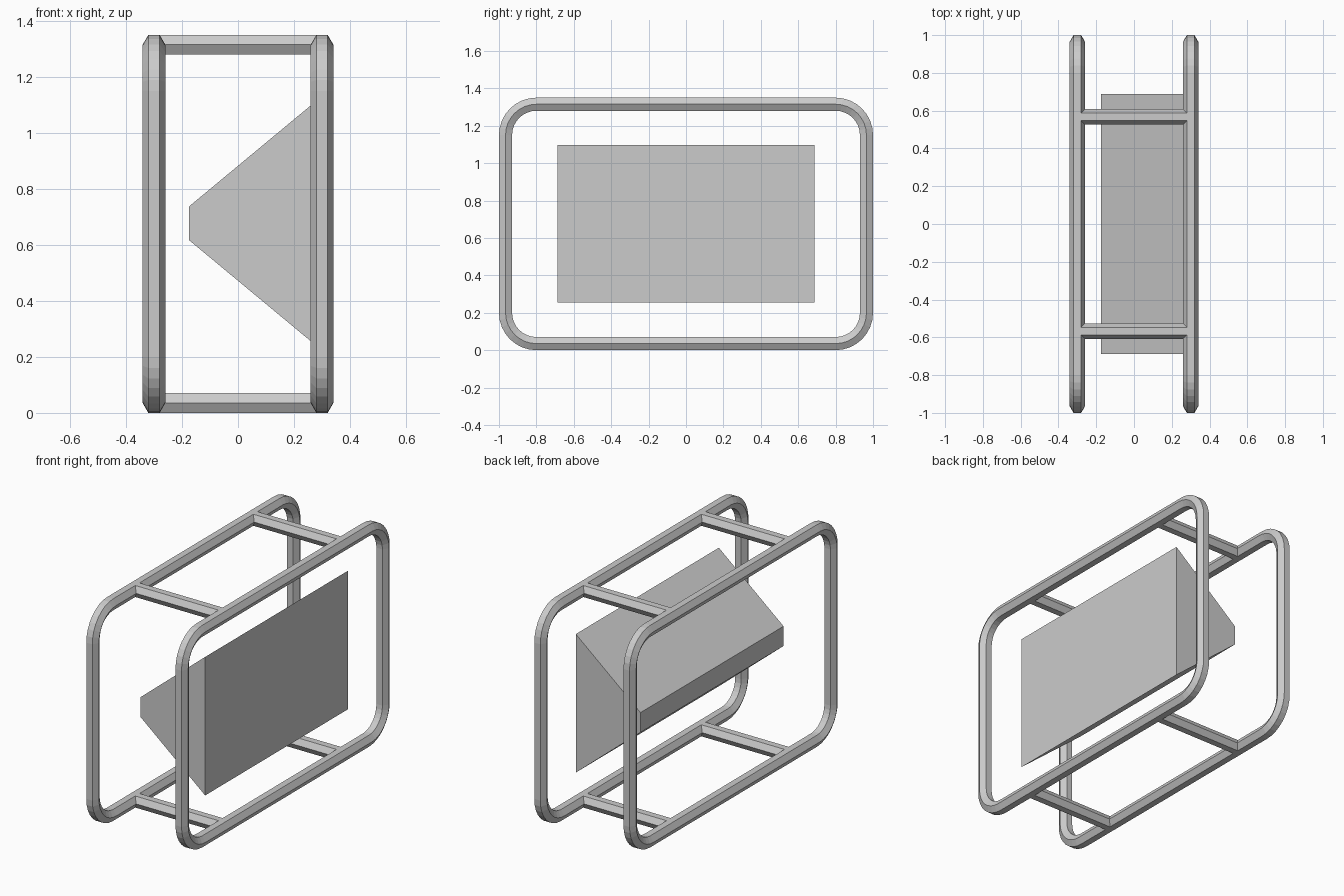
import bpy, bmesh
from math import cos, sin, pi, radians

if "Cube" in bpy.data.objects:
    bpy.data.objects.remove(bpy.data.objects["Cube"])

R = 0.0405                       # hexagonal tube radius
H = R * cos(pi / 6)              # half thickness across flats
TOP = 1.35
HALF_GAP = 0.30                  # loop centre offset in x
CORNER = 0.165                   # corner radius of the tube centreline
SEG = 8


def make_object(name, bm):
    bmesh.ops.recalc_face_normals(bm, faces=bm.faces)
    mesh = bpy.data.meshes.new(name)
    bm.to_mesh(mesh)
    bm.free()
    obj = bpy.data.objects.new(name, mesh)
    bpy.context.collection.objects.link(obj)
    return obj


def bridge(bm, rings, closed):
    n = len(rings)
    for i in range(n if closed else n - 1):
        a, b = rings[i], rings[(i + 1) % n]
        for k in range(len(a)):
            m = (k + 1) % len(a)
            bm.faces.new((a[k], a[m], b[m], b[k]))
    if not closed:
        bm.faces.new(rings[0])
        bm.faces.new(rings[-1])


HEX = [(R * cos(k * pi / 3), R * sin(k * pi / 3)) for k in range(6)]


# Rounded rectangular tube loop in the yz plane
def frame_loop(name, x):
    bm = bmesh.new()
    cy, cz = 1 - H - CORNER, TOP / 2 - H - CORNER
    rings = []
    for q, (sy, sz) in enumerate([(1, 1), (-1, 1), (-1, -1), (1, -1)]):
        for s in range(SEG + 1):
            a = radians(90) * (q + s / SEG)
            rings.append([bm.verts.new((x + u,
                                        sy * cy + (CORNER + v) * cos(a),
                                        TOP / 2 + sz * cz + (CORNER + v) * sin(a)))
                          for u, v in HEX])
    bridge(bm, rings, True)
    return make_object(name, bm)


# Hexagonal bar joining the two loops
def cross_bar(name, y, z):
    bm = bmesh.new()
    rings = [[bm.verts.new((x, y + u, z + v)) for u, v in HEX]
             for x in (-HALF_GAP, HALF_GAP)]
    bridge(bm, rings, False)
    return make_object(name, bm)


for side, x in (("left", -HALF_GAP), ("right", HALF_GAP)):
    frame_loop(side + "_frame_loop", x)

for level, z in (("lower", H), ("upper", TOP - H)):
    for end, y in (("front", -0.567), ("back", 0.567)):
        cross_bar(f"{level}_{end}_cross_bar", y, z)

# Tapered body suspended inside the frame
bm = bmesh.new()
profile = [(-0.175, 0.617), (0.26, 0.256), (0.26, 1.098), (-0.175, 0.737)]
bridge(bm, [[bm.verts.new((x, y, z)) for x, z in profile]
            for y in (-0.687, 0.687)], False)
make_object("tapered_body", bm)
